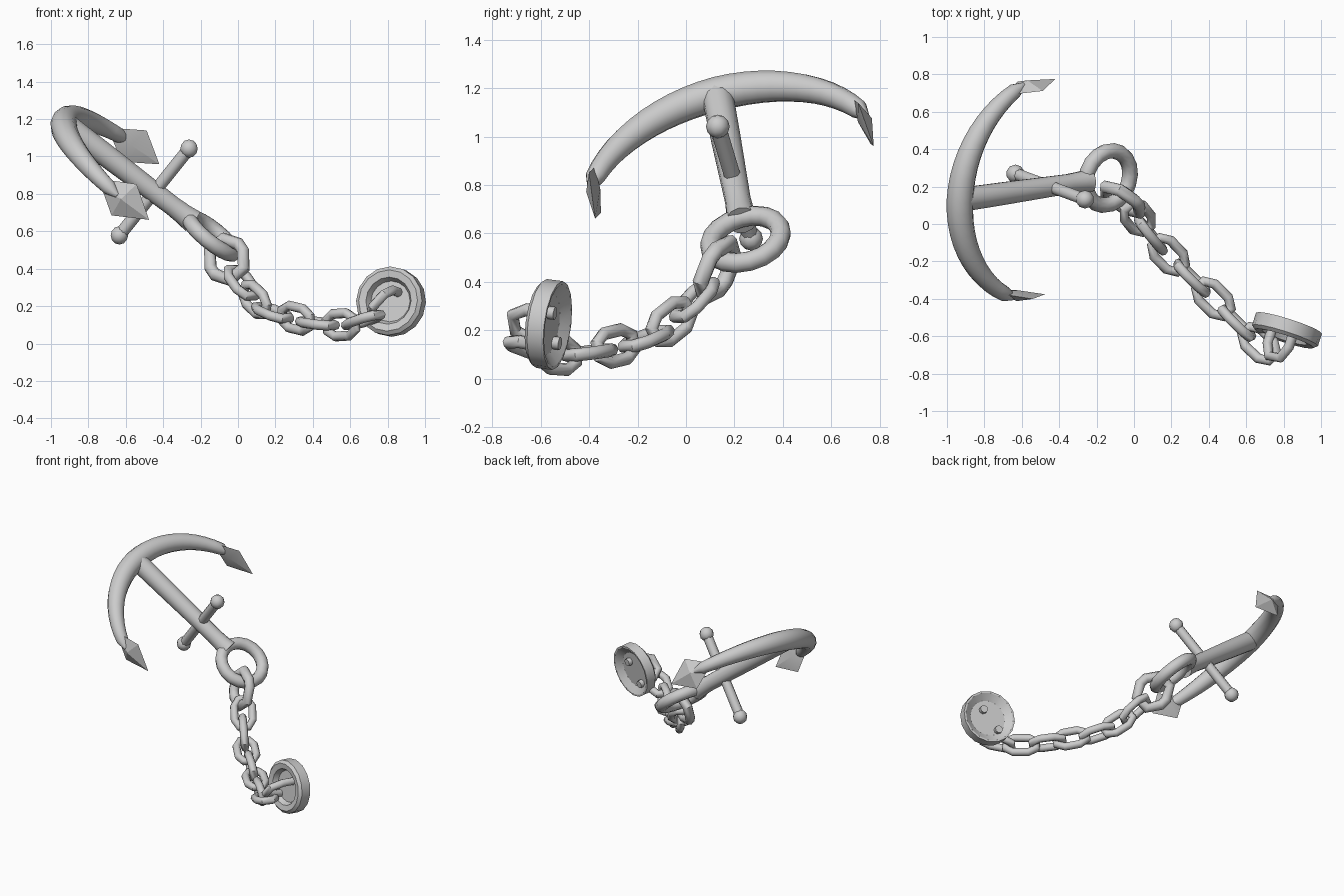
import bpy, bmesh, math
from mathutils import Vector, Matrix

if "Cube" in bpy.data.objects:
    bpy.data.objects.remove(bpy.data.objects["Cube"])

# Anchor frame: D along shank, S across the arms, N along the stock
D = Vector((0.79, 0.117, -0.60)).normalized()
S = Vector((0.038, 0.966, 0.256))
S = (S - D * S.dot(D)).normalized()
N = D.cross(S)
C = Vector((-0.448, 0.20, 0.81))


def P(u, v, n=0.0):
    return C + S * u + D * v + N * n


def finish(name, bm, angle=50):
    bmesh.ops.recalc_face_normals(bm, faces=bm.faces)
    me = bpy.data.meshes.new(name)
    bm.to_mesh(me)
    bm.free()
    ob = bpy.data.objects.new(name, me)
    bpy.context.collection.objects.link(ob)
    bpy.ops.object.select_all(action='DESELECT')
    ob.select_set(True)
    bpy.context.view_layer.objects.active = ob
    bpy.ops.object.shade_smooth_by_angle(angle=math.radians(angle))
    return ob


def tube(name, pts, radii, normal, sides=8, closed=False):
    """Sweep a round section along a planar path whose plane has the given normal."""
    bm = bmesh.new()
    normal = normal.normalized()
    count = len(pts)
    rings = []
    for i, p in enumerate(pts):
        a = pts[i - 1] if (i or closed) else p
        b = pts[(i + 1) % count] if (i < count - 1 or closed) else p
        side = (b - a).normalized().cross(normal)
        r = radii[i] if isinstance(radii, (list, tuple)) else radii
        rings.append([bm.verts.new(p + r * (math.cos(t) * side + math.sin(t) * normal))
                      for t in (2 * math.pi * k / sides for k in range(sides))])
    for i in range(count if closed else count - 1):
        r0, r1 = rings[i], rings[(i + 1) % count]
        for k in range(sides):
            j = (k + 1) % sides
            bm.faces.new((r0[k], r0[j], r1[j], r1[k]))
    if not closed:
        bm.faces.new(rings[0])
        bm.faces.new(rings[-1])
    return finish(name, bm)


def link(name, centre, axis, normal, half, bend, r):
    """Chain link: half = half length of centreline, bend = half width."""
    axis = axis.normalized()
    normal = (normal - axis * normal.dot(axis)).normalized()
    side = normal.cross(axis)
    pts = []
    for sgn in (1, -1):
        for k in range(4):
            t = math.radians(-90 + 60 * k)
            pts.append(centre + sgn * (axis * (half - bend + bend * math.cos(t))
                                       + side * bend * math.sin(t)))
    return tube(name, pts, r, normal, 8, True)


# Curved arms, thick at the crown and thin at the flukes
arm, rad = [], []
for k in range(-12, 13):
    t = math.radians(68) * k / 12
    f = abs(k) / 12
    arm.append(P(0.635 * math.sin(t), 0.025 - 0.635 * math.cos(t)))
    rad.append(0.072 - 0.036 * f ** 1.5 - (0.022 if f == 1 else 0))
tube("arms", arm, rad, N, 12)

# Pointed flukes with a raised middle ridge
for sgn, side in ((1, "a"), (-1, "b")):
    bm = bmesh.new()
    outline = [(0.555, -0.29, -0.035), (0.575, -0.17, -0.11), (0.595, 0.0, 0.0),
               (0.575, -0.17, 0.11), (0.555, -0.29, 0.035)]
    vs = [bm.verts.new(P(sgn * u, v, n)) for u, v, n in outline]
    for u in (0.61, 0.55):
        top = bm.verts.new(P(sgn * u, -0.19, 0))
        for i in range(5):
            bm.faces.new((vs[i], vs[(i + 1) % 5], top))
    finish("fluke_" + side, bm, 20)

# Shank flaring into the eye ring
tube("shank", [P(0, v) for v in (-0.60, -0.3, 0.12, 0.20, 0.26)],
     [0.066, 0.062, 0.054, 0.058, 0.066], N, 12)
eye = [P(0.15 * math.sin(a), 0.39 + 0.15 * math.cos(a))
       for a in (2 * math.pi * k / 18 for k in range(18))]
tube("eye_ring", eye, 0.042, N, 10, True)

# Stock with ball ends
tube("stock", [P(0, 0, -0.30), P(0, 0, 0.30)], 0.034, S, 8)
for sgn, side in ((1, "top"), (-1, "bottom")):
    bm = bmesh.new()
    bmesh.ops.create_uvsphere(bm, u_segments=10, v_segments=6, radius=0.049,
                              matrix=Matrix.Translation(P(0, 0, sgn * 0.305)))
    finish("stock_ball_" + side, bm)

# Large shackle link through the eye ring
link("shackle_link", Vector((-0.06, 0.13, 0.45)), Vector((0.47, -0.53, -0.70)),
     Vector((0.45, 0.80, -0.30)), 0.125, 0.10, 0.035)

# Hanging chain, alternating flat and upright links
centres = [Vector(c) for c in (
    (-0.06, 0.13, 0.45), (0.02, 0.035, 0.325), (0.09, -0.06, 0.235), (0.185, -0.165, 0.165),
    (0.31, -0.29, 0.135), (0.425, -0.40, 0.108), (0.55, -0.53, 0.10), (0.67, -0.64, 0.125),
    (0.77, -0.74, 0.18))]
for i in range(1, 8):
    ax = centres[i + 1] - centres[i - 1]
    nrm = Vector((0.1, -0.15, 1)) if i % 2 else Vector((0.7, 0.7, 0.15))
    link("chain_link_%d" % i, centres[i], ax, nrm, 0.112, 0.061, 0.027)

# Round button: dished front, hollow back
F = Vector((-0.30, -0.94, 0.12)).normalized()
B = Vector((0.815, -0.573, 0.225))
bm = bmesh.new()
X = Vector((0, 0, 1)).cross(F).normalized()
Y = F.cross(X)
profile = [(0.11, 0.0), (0.127, 0.035), (0.165, 0.042), (0.185, 0.025),
           (0.185, -0.045), (0.172, -0.045), (0.125, -0.012)]
SEG = 16
loops = [[bm.verts.new(B + F * h + r * (X * math.cos(2 * math.pi * k / SEG)
                                        + Y * math.sin(2 * math.pi * k / SEG)))
          for k in range(SEG)] for r, h in profile]
for a, b in zip(loops, loops[1:]):
    for k in range(SEG):
        j = (k + 1) % SEG
        bm.faces.new((a[k], a[j], b[j], b[k]))
bm.faces.new(loops[0])
bm.faces.new(loops[-1])
finish("button", bm, 30)

# Staple through the button, joining it to the chain
W = Vector((0.68, 0.0, 0.69))
W = (W - F * W.dot(F)).normalized()
base = B + Vector((-0.02, 0, -0.012))
staple = [base + W * w + F * h for w, h in (
    (-0.085, -0.045), (-0.085, 0.08), (-0.045, 0.145), (0.045, 0.145),
    (0.085, 0.08), (0.085, -0.045))]
tube("button_staple", staple, 0.027, W.cross(F), 8)
